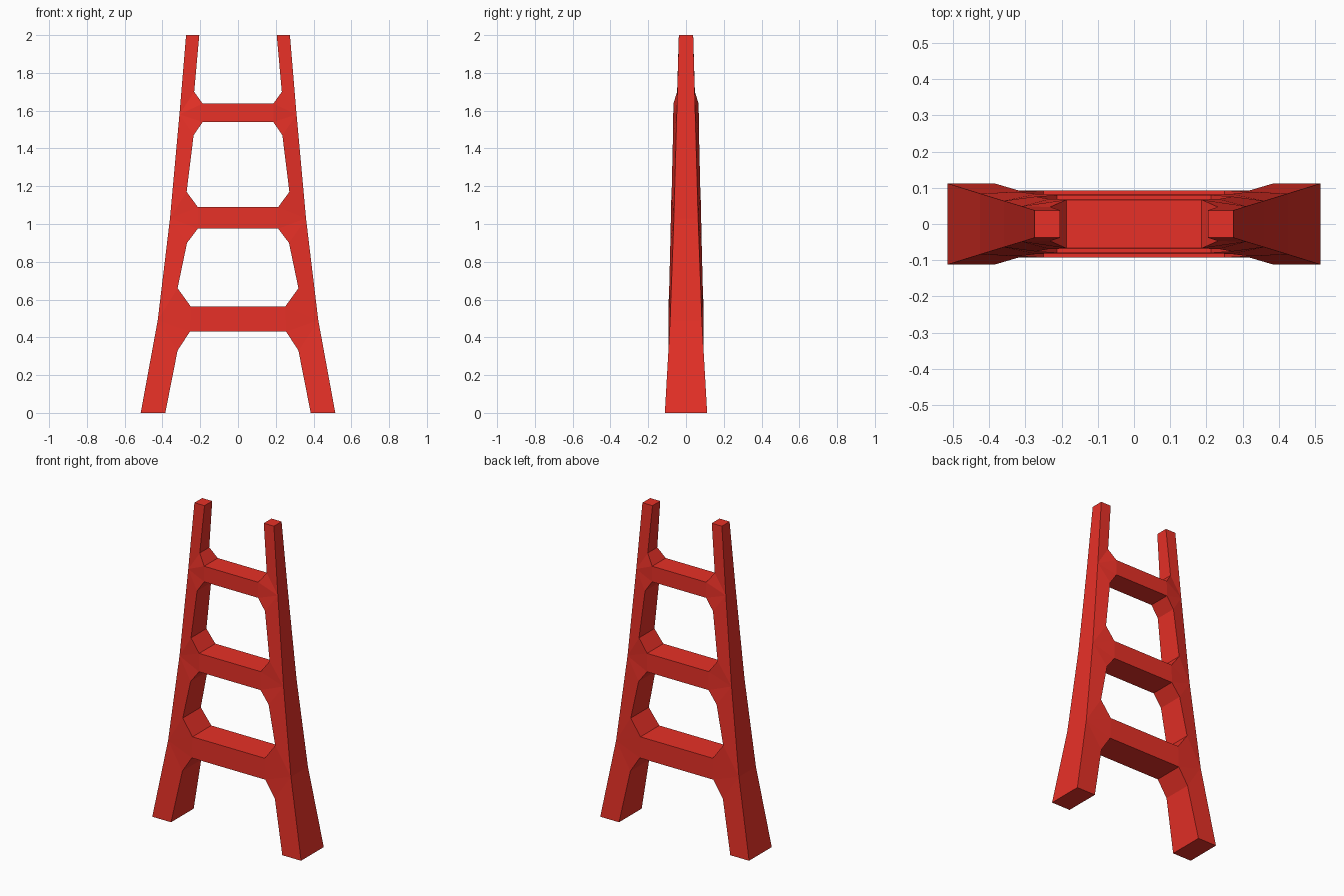
import bpy, bmesh

if "Cube" in bpy.data.objects:
    bpy.data.objects.remove(bpy.data.objects["Cube"])

# Outer edge of the right rail: (x, half depth, z), one point per rung plus both ends
outer = [(0.515, 0.112, 0), (0.425, 0.084, 0.49), (0.36, 0.064, 1.03),
         (0.31, 0.049, 1.58), (0.275, 0.038, 2.0)]
# Inner edge at foot and top
foot, top = (0.385, 0.112, 0), (0.205, 0.038, 2.0)
# Each rung junction: rail below, rung bottom, rung top, rail above
rungs = [
    [(0.32, 0.093, 0.33), (0.255, 0.093, 0.43), (0.25, 0.093, 0.563), (0.32, 0.089, 0.66)],
    [(0.27, 0.083, 0.90), (0.213, 0.081, 0.975), (0.213, 0.080, 1.09), (0.272, 0.076, 1.17)],
    [(0.235, 0.069, 1.47), (0.187, 0.068, 1.54), (0.187, 0.067, 1.637), (0.232, 0.047, 1.70)],
]

bm = bmesh.new()
cache = {}


def vert(p):
    if p not in cache:
        cache[p] = bm.verts.new((p[0], -p[1], p[2]))
    return cache[p]


def face(*pts):
    bm.faces.new([vert(p) for p in pts])


# Front skin of one half: rail spans, junction fans and half rungs
below = foot
for i, (a, b, c, d) in enumerate(rungs):
    face(outer[i], outer[i + 1], a, below)
    for p, q in ((a, b), (b, c), (c, d)):
        face(outer[i + 1], q, p)
    face(b, c, (0, c[1], c[2]), (0, b[1], b[2]))
    below = d
face(outer[3], outer[4], top, below)

# Side walls back to the middle plane, open where the rungs meet x = 0
mid = {}
for e in [e for e in bm.edges if len(e.link_faces) == 1]:
    v, w = e.verts
    if v.co.x < 1e-4 and w.co.x < 1e-4:
        continue
    for u in (v, w):
        if u not in mid:
            mid[u] = bm.verts.new((u.co.x, 0, u.co.z))
    bm.faces.new((v, w, mid[w], mid[v]))

# Mirror front to back and right to left
for axis in ('Y', 'X'):
    bmesh.ops.mirror(bm, geom=bm.verts[:] + bm.edges[:] + bm.faces[:],
                     axis=axis, merge_dist=0.0005)
bmesh.ops.remove_doubles(bm, verts=bm.verts[:], dist=0.0005)
bmesh.ops.recalc_face_normals(bm, faces=bm.faces[:])

mesh = bpy.data.meshes.new("ladder_frame")
bm.to_mesh(mesh)
bm.free()
ladder = bpy.data.objects.new("ladder_frame", mesh)
bpy.context.collection.objects.link(ladder)

# Red paint
red = bpy.data.materials.new("red_paint")
red.diffuse_color = (0.8, 0.03, 0.02, 1)
red.use_nodes = True
red.node_tree.nodes["Principled BSDF"].inputs["Base Color"].default_value = red.diffuse_color
mesh.materials.append(red)
